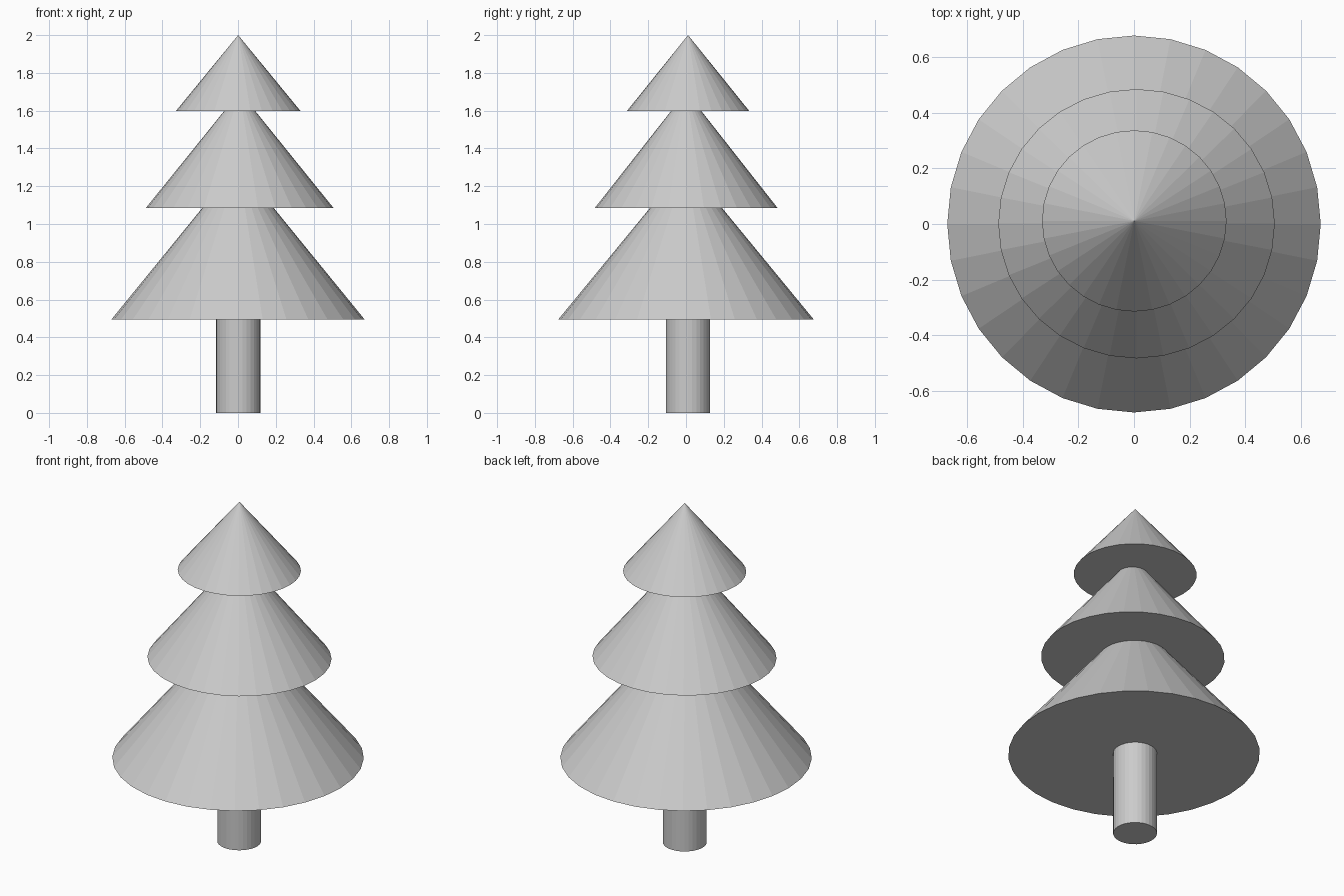
import bpy

if "Cube" in bpy.data.objects:
    bpy.data.objects.remove(bpy.data.objects["Cube"])

SIDES = 32


def cone(name, centre, radii, z0, z1, tip=0.0):
    """Flat-shaded closed cone (or cylinder when tip = 1) from z0 up to z1."""
    bpy.ops.mesh.primitive_cone_add(
        vertices=SIDES, radius1=1, radius2=tip, depth=1,
        location=(centre[0], centre[1], (z0 + z1) / 2))
    ob = bpy.context.object
    ob.name = ob.data.name = name
    ob.scale = (radii[0], radii[1], z1 - z0)
    bpy.ops.object.transform_apply(location=False, rotation=False, scale=True)
    return ob


# Trunk, running slightly into the lowest tier
cone("trunk", (0.001, 0.01), (0.117, 0.117), 0.0, 0.52, tip=1.0)

# Foliage tiers: name, centre, radii, base height, tip height
tiers = [
    ("lower_branches", (0.0, 0.0), (0.67, 0.676), 0.495, 1.317),
    ("middle_branches", (0.009, 0.001), (0.496, 0.483), 1.086, 1.70),
    ("upper_branches", (0.001, 0.011), (0.331, 0.325), 1.597, 2.0),
]
for tier in tiers:
    cone(*tier)
